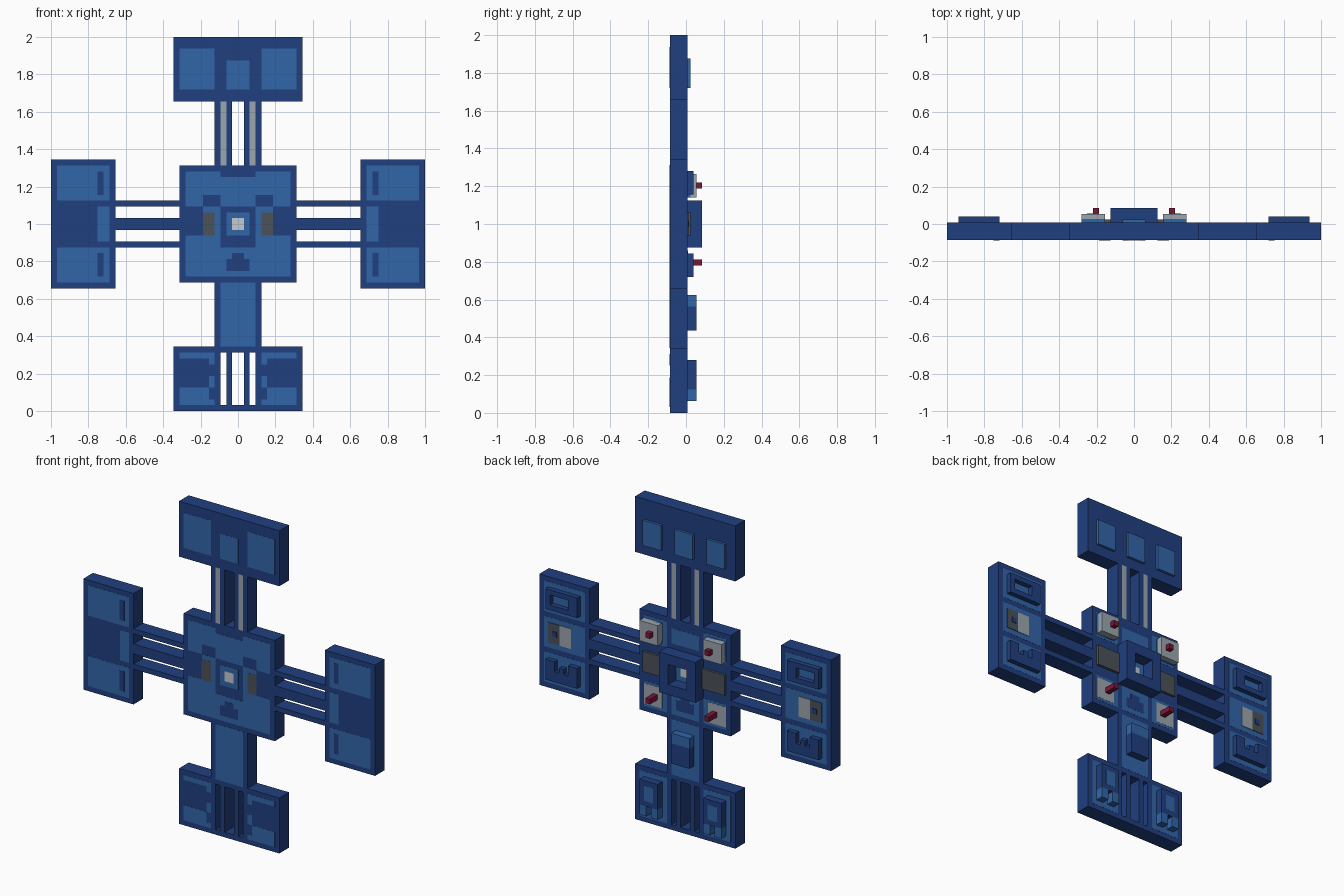
import bpy, bmesh
from mathutils import Matrix

if "Cube" in bpy.data.objects:
    bpy.data.objects.remove(bpy.data.objects["Cube"])

V = 1 / 32                      # one grid cell
F, B = -2.75, 0.25              # front and back planes of the slab, in cells


def material(name, rgb):
    m = bpy.data.materials.new(name)
    m.diffuse_color = (*rgb, 1)
    m.use_nodes = True
    m.node_tree.nodes["Principled BSDF"].inputs["Base Color"].default_value = m.diffuse_color
    return m


NAVY = material("navy", (0.0144, 0.05, 0.215))
BLUE = material("blue", (0.031, 0.133, 0.397))
GREY = material("grey", (0.33, 0.38, 0.43))
PALE = material("pale", (0.55, 0.6, 0.65))
SLATE = material("slate", (0.07, 0.085, 0.1))
RED = material("red", (0.2, 0.008, 0.04))


def part(name, mat, rects, y0=F, y1=B, mirror=False):
    """Boxes from (x0, x1, z0, z1) rectangles in cells, between depths y0 and y1."""
    if mirror:
        rects = rects + [(-b, -a, c, d) for a, b, c, d in rects]
    bm = bmesh.new()
    for a, b, c, d in rects:
        m = (Matrix.Translation(((a + b) / 2 * V, (y0 + y1) / 2 * V, (c + d) / 2 * V))
             @ Matrix.Diagonal(((b - a) * V, (y1 - y0) * V, (d - c) * V, 1)))
        bmesh.ops.create_cube(bm, size=1, matrix=m)
    me = bpy.data.meshes.new(name)
    bm.to_mesh(me)
    bm.free()
    me.materials.append(mat)
    ob = bpy.data.objects.new(name, me)
    bpy.context.collection.objects.link(ob)


def front(name, mat, rects, mirror=False, level=1):
    part(name, mat, rects, F - 0.03 * level, F + 0.03, mirror)


def back(name, mat, rects, mirror=False, height=0.03):
    part(name, mat, rects, B - 0.03, B + height, mirror)


# Main slabs
part("top_panel", NAVY, [(-11, 11, 53, 64)])
part("side_panel", NAVY, [(21, 32, 21, 43)], mirror=True)
part("centre_slab", NAVY, [(-10, 10, 22, 42)])
part("bottom_panel_sides", NAVY, [(3, 11, 0, 11), (1, 2, 1, 10)], mirror=True)
part("bottom_panel_rails", NAVY, [(-3, 3, 0, 1), (-3, 3, 10, 11)])

# Connecting arms
part("top_arm_rails", NAVY, [(1, 2, 42, 53), (3, 4, 42, 53)], mirror=True)
part("top_arm_strips", GREY, [(2, 3, 42, 53)], mirror=True)
part("side_arm_bars", NAVY, [(10, 21, z, z + h) for z, h in ((28, 1), (31, 2), (35, 1))], mirror=True)
part("bottom_arm", NAVY, [(-4, 4, 11, 22)])

# Front inlays of the outer panels
front("top_front_inlay", BLUE, [(4, 10, 55, 62)], True)
front("top_front_centre_inlay", BLUE, [(-2, 2, 55, 60)])
front("side_front_inlay", BLUE, [(22, 31, 36, 42), (22, 31, 22, 28), (22, 24, 29, 35)], True)
front("side_front_slot", NAVY, [(23, 24, 37, 41), (23, 24, 23, 27)], True, 2)
front("bottom_arm_front_inlay", BLUE, [(-3, 3, 11, 22)])
front("bottom_front_inlay", BLUE, [(4, 10, 9, 10), (4, 5, 8, 9), (4, 5, 4, 6),
                                   (5, 10, 2, 4), (4, 10, 1, 2)], True)

# Front of the centre slab
front("centre_front_inlay", BLUE, [(3, 9, 40, 41), (0, 9, 37, 40), (6, 9, 35, 37),
                                   (0, 3, 35, 37), (3, 6, 34, 35), (3, 4, 30, 34),
                                   (3, 9, 28, 30), (0, 9, 23, 28)], True)
front("centre_front_emblem_plate", NAVY, [(-1, 1, 26, 27), (-2, 2, 24, 26)], level=2)
front("centre_front_vent", SLATE, [(4, 6, 30, 34)], True, 2)
front("lens_front_frame", BLUE, [(-2, 2, 30, 34)])
front("lens_front", PALE, [(-1, 1, 31, 33)], level=2)

# Hub on the back: square ring around the lens
hub = [(-4, -2, 28, 36), (2, 4, 28, 36), (-2, 2, 28, 30), (-2, 2, 34, 36)]
back("hub_ring", NAVY, hub, height=2.5)
back("hub_floor", BLUE, [(-2, 2, 30, 34)])
back("lens_back", PALE, [(-1, 1, 31, 33)], height=0.06)

# Back of the centre slab: inlays, vents, lamp pads and pegs
back("centre_back_inlay", BLUE, [(4, 9, 36, 41), (4, 9, 23, 28)], True)
back("centre_back_strips", BLUE, [(-3, 3, 37, 40), (-3, 3, 23, 28)])
back("centre_back_emblem_plate", NAVY, [(-1, 1, 26, 27), (-2, 2, 24, 26)], height=0.06)
back("centre_back_vent", SLATE, [(4, 9, 30, 34)], True, 0.5)
back("upper_pad_base", BLUE, [(5, 9, 36.5, 40.5)], True, 0.5)
back("upper_pad", GREY, [(5, 9, 36.5, 40.5)], True, 1.5)
back("lower_pad", GREY, [(5, 9, 23.5, 27.5)], True, 0.06)
back("pegs", RED, [(6, 7, 38, 39), (6, 7, 25, 26)], True, 2.5)

# Back of the top panel
back("top_back_tiles", BLUE, [(5, 9, 55, 60)], True, 0.5)
back("top_back_centre_tile", BLUE, [(-2, 2, 55, 60)], height=0.5)

# Back of the side panels: sockets and a two-tone plate
back("side_back_inlay", BLUE, [(22, 31, 36, 42), (22, 31, 29, 35), (22, 31, 22, 28)], True)
back("side_upper_socket", NAVY, [(23, 30, 40, 41), (23, 30, 37, 38),
                                 (23, 25, 38, 40), (29, 30, 38, 40)], True, 1)
back("side_lower_socket", NAVY, [(23, 30, 23, 25), (23, 25, 25, 27),
                                 (28, 30, 25, 27), (26, 27, 25, 26)], True, 1)
back("side_plate_light", GREY, [(25, 27.5, 30, 34)], True, 0.15)
back("side_plate_dark", SLATE, [(27.5, 30, 30, 34)], True, 0.15)
back("side_plate_button", NAVY, [(28, 29, 31.5, 32.5)], True, 0.3)

# Back of the bottom arm and panel: raised two-tone blocks
back("bottom_arm_back_inlay", BLUE, [(-3, 3, 11, 22)])
back("bottom_arm_block", NAVY, [(-2, 2, 14, 18)], height=1.5)
back("bottom_arm_block_cap", BLUE, [(-2, 2, 18, 20)], height=1.5)
back("bottom_back_inlay", BLUE, [(4, 10, 1, 10)], True)
back("bottom_block", NAVY, [(5, 9, 4, 9)], True, 1.5)
back("bottom_block_foot", BLUE, [(5, 6.5, 2, 4), (7.5, 9, 2, 4)], True, 1.5)
back("bottom_block_face", BLUE, [(6, 8, 5, 8)], True, 1.53)
